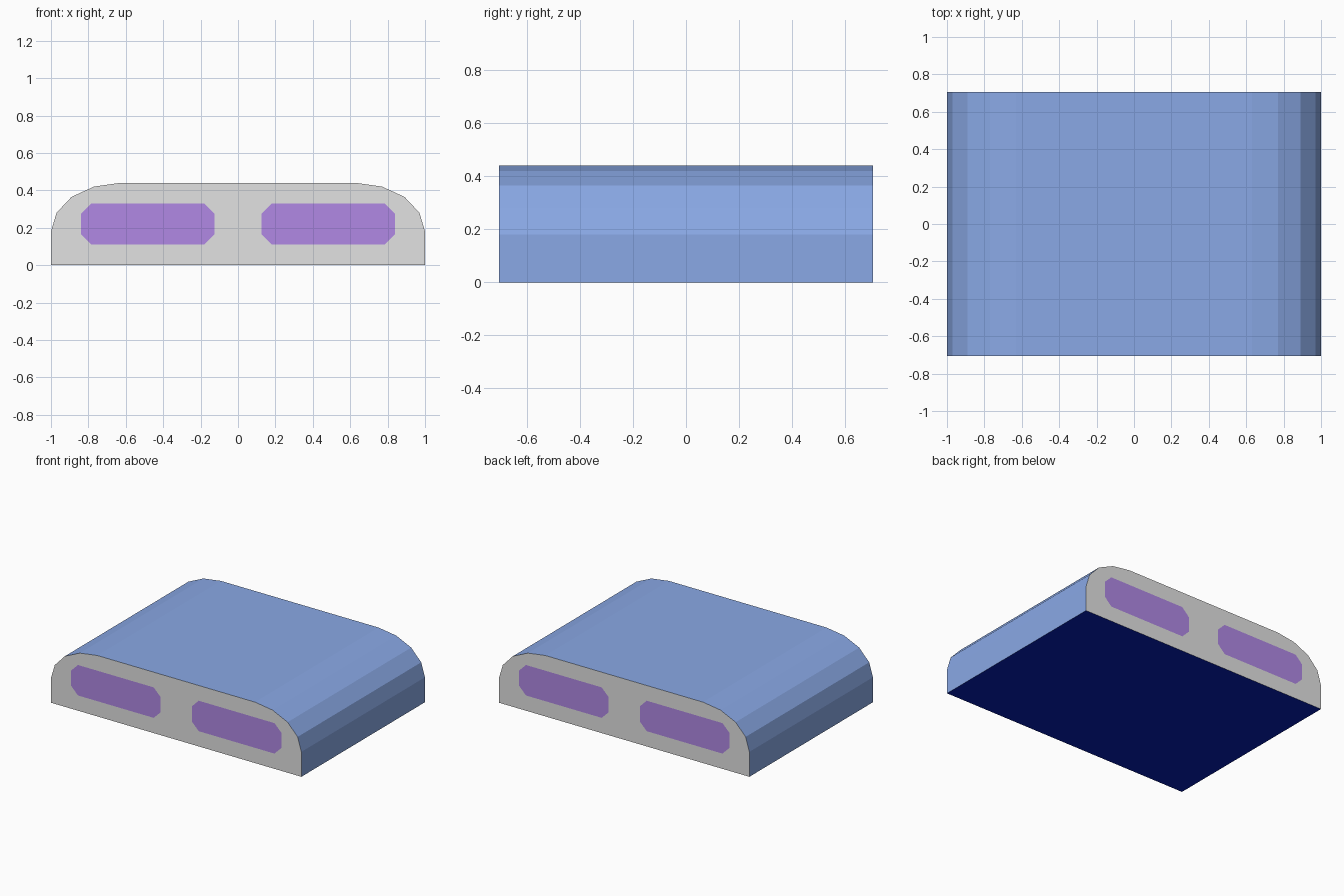
import bpy
import bmesh

if "Cube" in bpy.data.objects:
    bpy.data.objects.remove(bpy.data.objects["Cube"])

HALF_DEPTH = 0.705


def material(name, rgb):
    m = bpy.data.materials.new(name)
    lin = [(c / 255 / 12.92) if c < 11 else ((c / 255 + 0.055) / 1.055) ** 2.4 for c in rgb]
    m.diffuse_color = (*lin, 1)
    m.use_nodes = True
    m.node_tree.nodes["Principled BSDF"].inputs["Base Color"].default_value = m.diffuse_color
    return m


blue = material("shell blue", (138, 169, 230))
navy = material("underside navy", (4, 29, 180))
grey = material("end grey", (226, 226, 226))
purple = material("window purple", (177, 137, 229))

# Half profile of the rounded shell, from the right foot up to the flat top
right = [(1.0, 0.0), (1.0, 0.18), (0.97, 0.28), (0.89, 0.365), (0.77, 0.42), (0.63, 0.44)]
profile = right + [(-x, z) for x, z in reversed(right)]


def window_outline(side, x0=0.125, x1=0.84, z0=0.11, z1=0.33, c=0.055):
    pts = [(x0 + c, z0), (x1 - c, z0), (x1, z0 + c), (x1, z1 - c),
           (x1 - c, z1), (x0 + c, z1), (x0, z1 - c), (x0, z0 + c)]
    return [(side * x, z) for x, z in pts]


windows = [window_outline(s) for s in (-1, 1)]


def finish(name, bm, mats):
    mesh = bpy.data.meshes.new(name)
    bm.to_mesh(mesh)
    bm.free()
    for m in mats:
        mesh.materials.append(m)
    obj = bpy.data.objects.new(name, mesh)
    bpy.context.collection.objects.link(obj)
    return obj


def ring(bm, pts, y):
    return [bm.verts.new((x, y, z)) for x, z in pts]


def face_outward(bm, y):
    bm.normal_update()
    wrong = [f for f in bm.faces if f.normal.y * y < 0]
    bmesh.ops.reverse_faces(bm, faces=wrong)


# Shell: extruded profile, the underside has its own colour
bm = bmesh.new()
a, b = ring(bm, profile, -HALF_DEPTH), ring(bm, profile, HALF_DEPTH)
n = len(profile)
for i in range(n):
    j = (i + 1) % n
    bm.faces.new((a[i], b[i], b[j], a[j]))
bm.normal_update()
for f in bm.faces:
    c = f.calc_center_median()
    outward = f.normal.x * c.x + f.normal.z * (c.z - 0.2)
    if outward < 0:
        f.normal_flip()
    f.material_index = 1 if c.z < 0.001 else 0
finish("shell", bm, [blue, navy])

for label, y in (("front", -HALF_DEPTH), ("back", HALF_DEPTH)):
    # End wall with two window openings
    bm = bmesh.new()
    for loop in [profile] + windows:
        vs = ring(bm, loop, y)
        for i, v in enumerate(vs):
            bm.edges.new((v, vs[(i + 1) % len(vs)]))
    bmesh.ops.triangle_fill(bm, edges=bm.edges[:], use_beauty=True, normal=(0, y, 0))
    face_outward(bm, y)
    finish(label + "_wall", bm, [grey])

    # Window panes flush in the openings
    bm = bmesh.new()
    for loop in windows:
        bm.faces.new(ring(bm, loop, y))
    face_outward(bm, y)
    finish(label + "_windows", bm, [purple])
